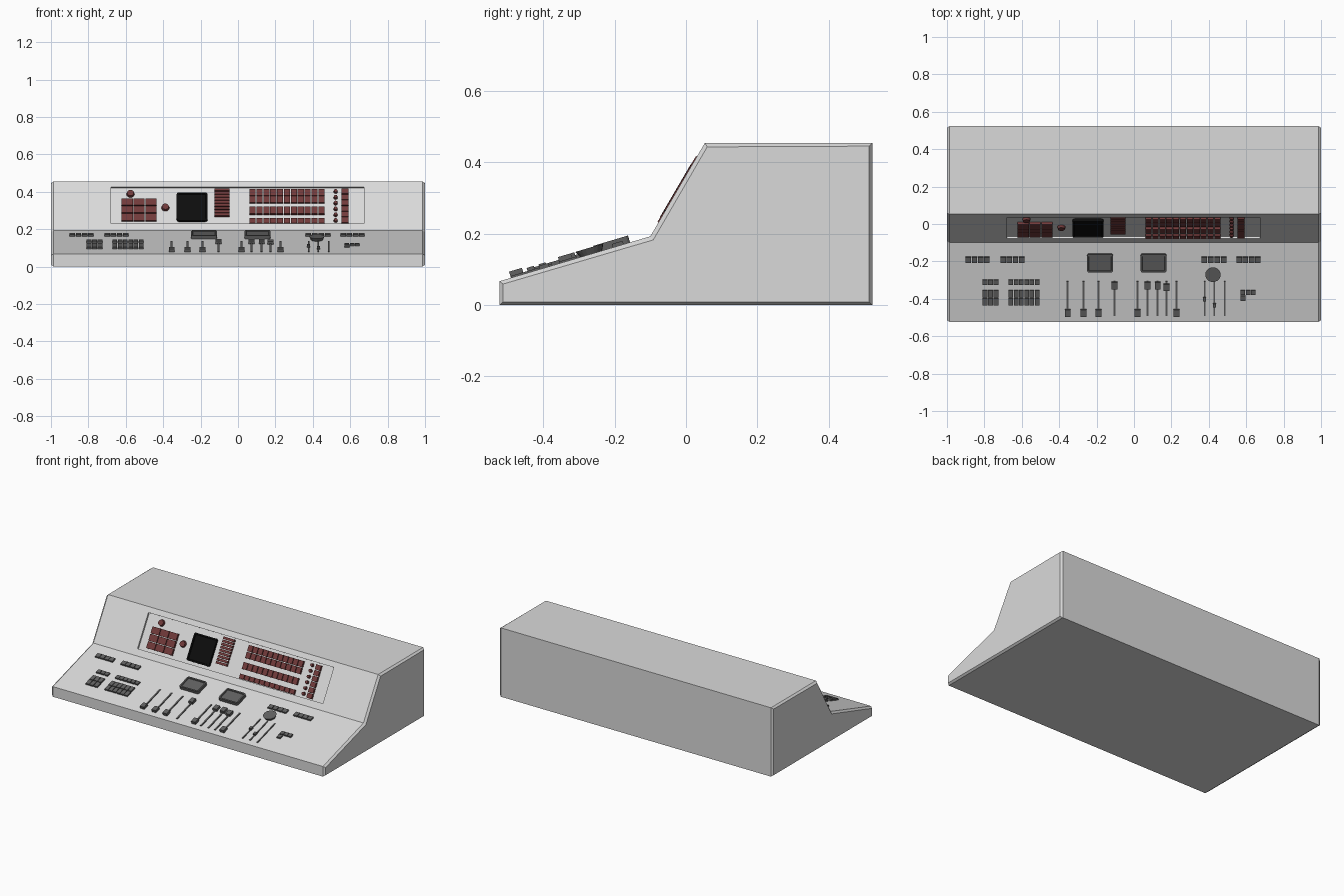
import bpy, bmesh, math
from mathutils import Matrix, Vector

default_cube = bpy.data.objects.get("Cube")
if default_cube:
    bpy.data.objects.remove(default_cube, do_unlink=True)


def make_material(name, red, green, blue):
    material = bpy.data.materials.new(name)
    material.use_nodes = True
    colour = (red, green, blue, 1)
    material.diffuse_color = colour
    material.node_tree.nodes["Principled BSDF"].inputs["Base Color"].default_value = colour
    return material


pale_grey = make_material("pale grey", .7, .7, .7)
dark_grey = make_material("dark grey", .12, .12, .12)
dull_red = make_material("dull red", .165, .043, .043)
black = make_material("black", .004, .004, .004)

# Side outline of the cabinet as (y, z)
OUTLINE = [(-.523, 0), (-.523, .067), (-.1, .193), (.053, .455), (.523, .455), (.523, 0)]
RECESS = .012


def slope_frame(start, end):
    """Frame with x across, y up the slope and z out of it."""
    origin = Vector((0, *start))
    up = Vector((0, *end)) - origin
    up.normalize()
    across = Vector((1, 0, 0))
    out = across.cross(up)
    frame = Matrix((across, up, out)).transposed().to_4x4()
    frame.translation = origin
    return frame, up


desk_frame, desk_up = slope_frame(OUTLINE[1], OUTLINE[2])
wall_frame, wall_up = slope_frame(OUTLINE[2], OUTLINE[3])


def desk(y):
    """Distance up the desk slope for a depth y."""
    return (y - OUTLINE[1][0]) / desk_up.y


def wall(z):
    """Distance up the wall slope for a height z."""
    return (z - OUTLINE[2][1]) / wall_up.z


def finish(bm, name, material, frame=Matrix()):
    mesh = bpy.data.meshes.new(name)
    bm.to_mesh(mesh)
    bm.free()
    mesh.materials.append(material)
    obj = bpy.data.objects.new(name, mesh)
    obj.matrix_world = frame
    bpy.context.collection.objects.link(obj)
    return obj


def add_box(bm, x0, x1, v0, v1, base, height):
    size = Matrix.Diagonal((x1 - x0, v1 - v0, height, 1))
    place = Matrix.Translation(((x0 + x1) / 2, (v0 + v1) / 2, base + height / 2))
    return bmesh.ops.create_cube(bm, size=1, matrix=place @ size)["verts"]


def add_keys(bm, x0, x1, v0, v1, columns, rows, base, height, gap=.004):
    dx = (x1 - x0 + gap) / columns
    dv = (v1 - v0 + gap) / rows
    for c in range(columns):
        for r in range(rows):
            x, v = x0 + c * dx, v0 + r * dv
            add_box(bm, x, x + dx - gap, v, v + dv - gap, base, height)


def add_disc(bm, x, v, r1, r2, base, height):
    bmesh.ops.create_cone(bm, cap_ends=True, segments=20, radius1=r1, radius2=r2, depth=height,
                          matrix=Matrix.Translation((x, v, base + height / 2)))


def add_screen(name, material, frame, x0, x1, v0, v1, base, height):
    """Rounded slab with a raised rim around a sunken display."""
    bm = bmesh.new()
    add_box(bm, x0, x1, v0, v1, base, height)
    corners = [e for e in bm.edges if abs(e.verts[0].co.z - e.verts[1].co.z) > height / 2]
    bmesh.ops.bevel(bm, geom=corners, offset=.012, segments=3, profile=.5, affect="EDGES")
    bm.normal_update()
    top = max(bm.faces, key=lambda f: f.calc_center_median().z)
    bmesh.ops.inset_individual(bm, faces=[top], thickness=.009)
    bmesh.ops.inset_individual(bm, faces=[top], thickness=.002, depth=-.006)
    finish(bm, name, material, frame)


# Cabinet: extruded outline, chamfered ends, sunken instrument recess
bm = bmesh.new()
side = bm.faces.new([bm.verts.new((-.987, y, z)) for y, z in OUTLINE])
new = bmesh.ops.extrude_face_region(bm, geom=[side], use_keep_orig=True)["geom"]
bmesh.ops.translate(bm, vec=(1.974, 0, 0), verts=[g for g in new if isinstance(g, bmesh.types.BMVert)])
bmesh.ops.recalc_face_normals(bm, faces=bm.faces)
bm.normal_update()
ends = [f for f in bm.faces if abs(f.normal.x) > .9]
bmesh.ops.inset_individual(bm, faces=ends, thickness=.013, depth=.013)
bm.normal_update()
wall_out = wall_frame.col[2].to_3d()
slope = max(bm.faces, key=lambda f: f.normal.dot(wall_out) + f.calc_area())
slope = max((f for f in bm.faces if f.normal.dot(wall_out) > .99), key=lambda f: f.calc_area())
bmesh.ops.inset_individual(bm, faces=[slope], thickness=.02)
middle = slope.calc_center_median()
for vert in slope.verts:
    x = .675 if vert.co.x > 0 else -.68
    v = wall(.425) if vert.co.z > middle.z else wall(.23)
    vert.co = wall_frame @ Vector((x, v, 0))
sunken = bmesh.ops.extrude_discrete_faces(bm, faces=[slope])["faces"]
bmesh.ops.translate(bm, vec=wall_out * -RECESS, verts=sunken[0].verts)
finish(bm, "console_cabinet", pale_grey)

# Desk key groups: left, right, front, back, columns, rows
DESK_KEYS = {
    "back_keys": [(-.9, -.773, -.205, -.175, 4, 1), (-.714, -.586, -.205, -.175, 4, 1),
                  (.361, .425, -.205, -.175, 2, 1), (.43, .494, -.205, -.175, 2, 1),
                  (.548, .676, -.205, -.175, 4, 1)],
    "key_strips": [(-.81, -.725, -.323, -.297, 3, 1), (-.671, -.505, -.323, -.297, 6, 1)],
    "key_pads": [(-.81, -.725, -.433, -.353, 3, 2), (-.671, -.505, -.433, -.353, 6, 2)],
    "corner_keys": [(.57, .65, -.377, -.353, 3, 1), (.57, .596, -.41, -.383, 1, 1)],
}
for name, groups in DESK_KEYS.items():
    bm = bmesh.new()
    for x0, x1, y0, y1, columns, rows in groups:
        add_keys(bm, x0, x1, desk(y0), desk(y1), columns, rows, 0, .01)
    finish(bm, name, dark_grey, desk_frame)

# Desk displays
for name, x in (("right_desk_screen", -.251), ("left_desk_screen", .035)):
    add_screen(name, dark_grey, desk_frame, x, x + .139, desk(-.254), desk(-.157), 0, .02)

# Sliders: rails with wide grips, then fine rails with small grips
rails, grips = bmesh.new(), bmesh.new()
LOW, HIGH = -.473, -.326
for x, y in ((-.355, LOW), (-.27, LOW), (-.19, LOW), (-.104, HIGH), (.019, LOW),
             (.072, HIGH), (.126, HIGH), (.174, -.336), (.227, LOW)):
    add_box(rails, x - .005, x + .005, desk(-.49), desk(-.305), 0, .005)
    add_box(grips, x - .015, x + .015, desk(y - .018), desk(y + .018), 0, .018)
for x, y in ((.377, -.4), (.43, -.433), (.484, None)):
    add_box(rails, x - .004, x + .004, desk(-.49), desk(-.305), 0, .005)
    if y:
        add_box(grips, x - .008, x + .008, desk(y - .01), desk(y + .01), 0, .014)
finish(rails, "slider_rails", dark_grey, desk_frame)
finish(grips, "slider_grips", dark_grey, desk_frame)

# Round dial
bm = bmesh.new()
add_disc(bm, .422, desk(-.266), .032, .041, 0, .018)
finish(bm, "round_dial", dark_grey, desk_frame)

# Wall key groups: left, right, bottom, top, columns, rows
WALL_KEYS = {
    "wall_keypad": [(-.622, -.436, .246, .363, 3, 3)],
    "slatted_panel": [(-.125, -.045, .272, .417, 1, 9)],
    "key_rows": [(.062, .462, .342, .412, 11, 2), (.062, .462, .283, .32, 11, 1),
                 (.062, .462, .232, .257, 11, 1)],
    "square_keys": [(.553, .59, .235, .415, 1, 6)],
}
for name, groups in WALL_KEYS.items():
    bm = bmesh.new()
    for x0, x1, z0, z1, columns, rows in groups:
        add_keys(bm, x0, x1, wall(z0), wall(z1), columns, rows, -RECESS, .015)
    finish(bm, name, dull_red, wall_frame)

# Wall display
add_screen("wall_screen", black, wall_frame, -.328, -.163, wall(.245), wall(.395), -RECESS, .016)

# Round wall lamps
bm = bmesh.new()
for x, z in ((-.575, .393), (-.388, .32)):
    add_disc(bm, x, wall(z), .021, .018, -RECESS, .015)
for i in range(6):
    add_disc(bm, .522, wall(.25 + i * .031), .011, .009, -RECESS, .015)
finish(bm, "wall_lamps", dull_red, wall_frame)
